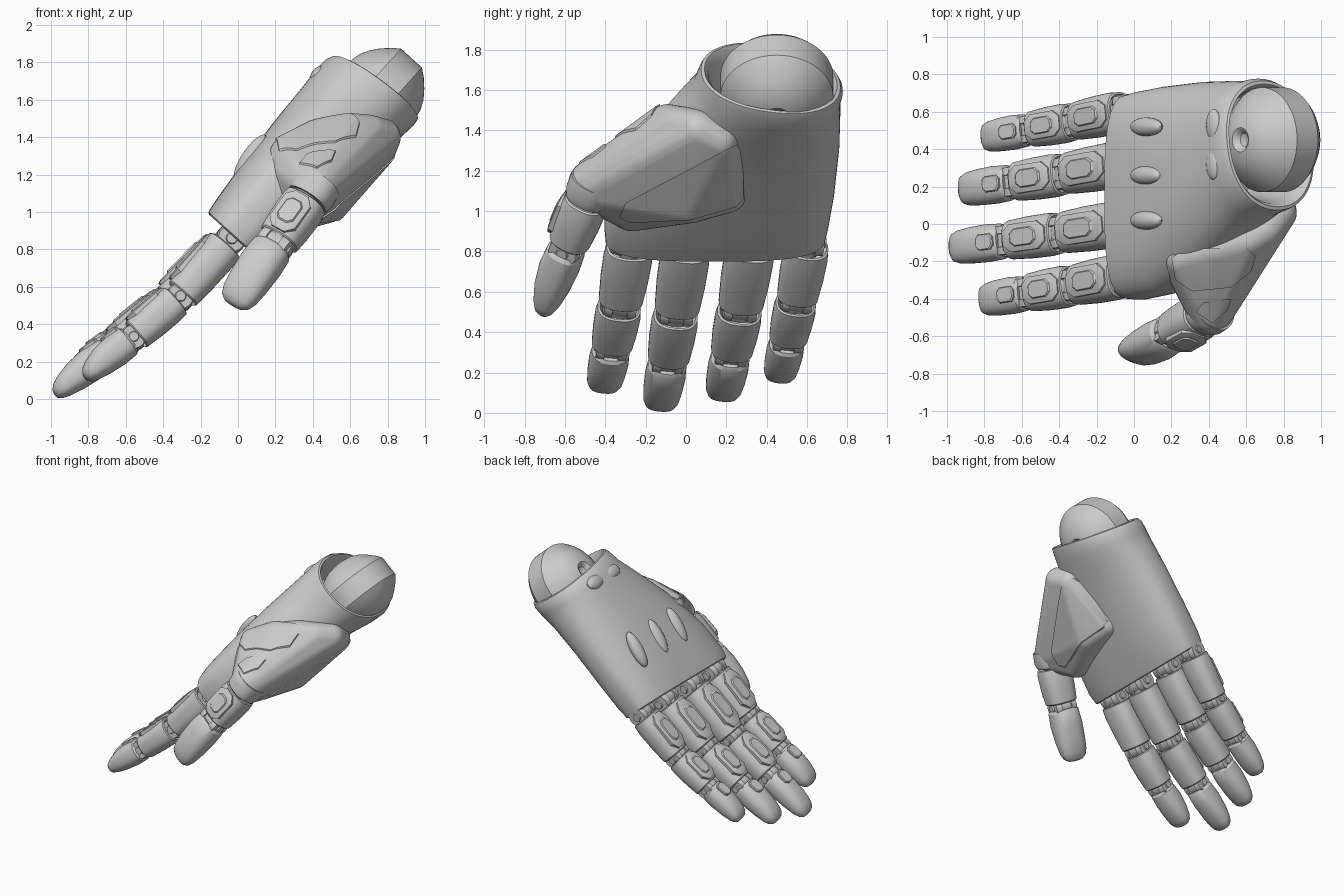
import bpy, bmesh, math
from mathutils import Vector

if "Cube" in bpy.data.objects:
    bpy.data.objects.remove(bpy.data.objects["Cube"])

V = Vector
P = V((0.67, 0, 0.742)).normalized()      # knuckles -> wrist
N = V((-P.z, 0, P.x))                     # out of the back of the hand
Y = V((0, 1, 0))
K = V((-0.02, 0, 0.875))                  # knuckle centre


def finish(name, bm):
    bmesh.ops.recalc_face_normals(bm, faces=bm.faces)
    me = bpy.data.meshes.new(name)
    bm.to_mesh(me)
    bm.free()
    ob = bpy.data.objects.new(name, me)
    bpy.context.collection.objects.link(ob)
    return ob


def skin(name, loops, bm):
    """quads between successive vertex loops, capped at both ends"""
    n = len(loops[0])
    for l0, l1 in zip(loops, loops[1:]):
        for i in range(n):
            j = (i + 1) % n
            bm.faces.new((l0[i], l0[j], l1[j], l1[i]))
    bm.faces.new(loops[0])
    bm.faces.new(loops[-1])
    return finish(name, bm)


def loft(name, o, axes, rings, n=40):
    """rings: (along, side offset, normal offset, half width, half thickness, exponent)"""
    a, b, c = axes
    bm = bmesh.new()
    loops = []
    for t, so, no, hw, hn, e in rings:
        loop = []
        for i in range(n):
            q = 2 * math.pi * i / n
            cs, sn = math.cos(q), math.sin(q)
            x = math.copysign(abs(cs) ** (2 / e), cs) * hw + so
            y = math.copysign(abs(sn) ** (2 / e), sn) * hn + no
            loop.append(bm.verts.new(o + a * t + b * x + c * y))
        loops.append(loop)
    return skin(name, loops, bm)


def frame(a, hint):
    a = a.normalized()
    b = a.cross(hint).normalized()
    return a, b, b.cross(a)


def plate(name, o, axes, length, width, h):
    """elongated octagonal plate with a chamfered rim, raised along the third axis"""
    a, b, c = axes
    bm = bmesh.new()
    outline = ((.5, .25), (.32, .5), (-.32, .5), (-.5, .25), (-.5, -.25), (-.32, -.5), (.32, -.5), (.5, -.25))
    loops = [[bm.verts.new(o + a * (x * length * k) + b * (y * width * k) + c * z) for x, y in outline]
             for k, z in ((1, -.03), (1, h * .5), (.88, h))]
    skin(name, loops, bm)


def blob(name, o, axes, size):
    bm = bmesh.new()
    bmesh.ops.create_uvsphere(bm, u_segments=24, v_segments=12, radius=1)
    for v in bm.verts:
        x, y, z = v.co
        v.co = o + axes[0] * x * size[0] + axes[1] * y * size[1] + axes[2] * z * size[2]
    finish(name, bm)


def joint(name, o, axes, r, w):
    a, b, c = axes
    half = [(.38, .85), (.4, 1), (.85, .9), (.86, .4), (.96, .35)]
    prof = [(-x, k) for x, k in reversed(half)] + half
    loft(name + "_hinge", o, (b, a, c), [(x * w, 0, 0, r * k, r * k, 2) for x, k in prof], 24)
    loft(name + "_core", o, axes, [(t, 0, 0, w * .6, r * .7, 3) for t in (-.08, .08)], 20)


def segment(name, o, axes, t0, t1, w, h):
    m = t1 - t0
    rings = [(t0 + .03, .7), (t0, .86), (t0 + .006, .95), (t0 + m * .2, 1), (t0 + m * .6, .98),
             (t1 - .008, .91), (t1, .84), (t1 - .03, .7)]
    loft(name, o, axes, [(t, 0, 0, w * k, h * k, 2.5) for t, k in rings])
    mid = o + axes[0] * (t0 + m * .5) + axes[2] * h * .97
    plate(name + "_plate", mid, axes, m * .88, w * 1.3, .012)
    plate(name + "_inlay", mid, axes, m * .55, w * .85, .02)


def tip(name, o, axes, t0, t1, w, h):
    m = t1 - t0
    rings = [(0, 0, .82, .82), (.05, 0, .95, .95), (.3, 0, 1, 1), (.6, -.004, .96, .88), (.82, -.01, .88, .68),
             (.93, -.014, .74, .5), (.985, -.018, .5, .3), (1, -.018, .25, .15)]
    loft(name, o, axes, [(t0 + m * t, 0, no, w * kw, h * kh, 2.4) for t, no, kw, kh in rings])


# palm shell with hollow cuff and recessed knuckle end
shell = loft("palm_shell", K, (P, Y, N), [
    (.8, .42, -.03, .26, .2, 2.2), (1.0, .42, -.03, .295, .24, 2.2), (1.06, .42, -.03, .31, .255, 2.2),
    (1.085, .42, -.03, .328, .27, 2.2), (1.08, .42, -.03, .345, .283, 2.2), (1.05, .42, -.025, .357, .293, 2.2),
    (.97, .40, -.02, .365, .29, 2.3), (.85, .35, -.01, .415, .272, 2.3), (.6, .26, 0, .5, .25, 2.35),
    (.3, .18, 0, .555, .225, 2.6), (.08, .15, 0, .555, .2, 3), (.0, .145, 0, .545, .187, 3),
    (-.008, .145, 0, .53, .173, 3), (.05, .145, 0, .51, .155, 3)], 72)
# slant the cuff: lower on the back and on the little-finger side
for v in shell.data.vertices:
    k = min(1, max(0, ((v.co - K).dot(P) - .8) / .25))
    v.co -= P * k * (.17 * (v.co.y - .42) + .1 * (v.co - K).dot(N))

# ridges on the back of the hand and bumps at the cuff
for i, y in enumerate((.02, .26, .52)):
    blob(f"back_ridge_{i}", K + P * .37 + N * .217 + Y * y, (P + N * .12, Y, N), (.14, .05, .045))
for i, y in enumerate((.32, .53)):
    blob(f"cuff_bump_{i}", K + P * .94 + N * .248 + Y * y, (P, Y, N), (.05, .085, .03))

# wrist wheel: flat rim, conical flanks, dimple at each pole
half = [(.075, .28), (.115, .25), (.16, .205), (.195, .16), (.22, .11), (.23, .065), (.222, .05), (.2, .035), (.192, .012)]
prof = [(-h, r) for h, r in reversed(half)] + half
loft("wrist_ball", V((.74, .45, 1.615)), (N, P, Y), [(h, 0, 0, r, r, 2) for h, r in prof], 64)

# thumb mound: hull over a handful of spheres
bm = bmesh.new()
for x, y, z, r in ((.41, -.46, 1.13, .125), (.44, .2, 1.09, .1), (.47, .02, 1.06, .12), (.75, .16, 1.35, .1),
                   (.77, .06, 1.40, .1), (.7, -.03, 1.42, .1), (.33, -.27, 1.0, .1), (.26, -.22, 1.23, .1),
                   (.27, -.19, 1.31, .1), (.43, -.14, 1.39, .1), (.6, -.09, 1.43, .1)):
    for i in range(17):
        th = math.pi * i / 16
        for j in range(28 if 0 < i < 16 else 1):
            ph = 2 * math.pi * j / 28
            bm.verts.new((x + r * math.sin(th) * math.cos(ph), y + r * math.sin(th) * math.sin(ph), z + r * math.cos(th)))
bmesh.ops.convex_hull(bm, input=bm.verts)
bmesh.ops.delete(bm, geom=[v for v in bm.verts if not v.link_faces], context='VERTS')
mound = finish("thumb_mound", bm)


def panel(name, pts, direction, depth):
    """raised panel: swollen copy of the mound cut to an outline"""
    bm = bmesh.new()
    loops = [[bm.verts.new(p + direction * t) for p in pts] for t in (0, depth)]
    cutter = skin(name + "_cutter", loops, bm)
    cutter.hide_render = True
    ob = mound.copy()
    ob.data = mound.data.copy()
    ob.name = name
    bpy.context.collection.objects.link(ob)
    moved = [v.co + v.normal * .008 for v in ob.data.vertices]
    for v, co in zip(ob.data.vertices, moved):
        v.co = co
    mod = ob.modifiers.new("cut", 'BOOLEAN')
    mod.operation, mod.solver, mod.object = 'INTERSECT', 'EXACT', cutter
    bpy.context.view_layer.objects.active = ob
    bpy.ops.object.modifier_apply(modifier="cut")
    bpy.data.objects.remove(cutter)


panel("palm_pad", [V((.4, y, z)) for y, z in ((.25, 1.33), (.285, 1.28), (.285, 1.06), (.25, 1.02), (.02, .955),
                                             (-.28, .94), (-.33, .97), (-.3, 1.04))], V((1, 0, 0)), .9)
panel("mound_top_panel", [V((x, y, 1.22)) for x, y in ((.2, -.18), (.28, -.13), (.6, -.13), (.65, -.17), (.63, -.25),
                                                      (.52, -.34), (.31, -.36), (.22, -.3))], V((0, 0, 1)), .8)
panel("mound_small_panel", [V((x, y, 1.12)) for x, y in ((.33, -.47), (.37, -.42), (.52, -.4), (.5, -.46), (.42, -.53))],
      V((0, 0, 1)), .8)

# fingers: knuckle y, tip position, width factor; slightly bent at both joints
for name, y0, end, k in (("index", -.27, (-.83, -.41, .13), 1), ("middle", .01, (-.99, -.13, .04), 1.02),
                         ("ring", .33, (-.94, .18, .09), 1.02), ("little", .61, (-.82, .46, .18), .93)):
    o, end = K + Y * y0, V(end)
    d = end - o
    c = frame(d, N)[2]
    pts = [o, o + d * .4 - c * .045, o + d * .7 - c * .035, end]
    axs = [frame(q - p, N) for p, q in zip(pts, pts[1:])]
    lens = [(q - p).length for p, q in zip(pts, pts[1:])]
    for j, r in enumerate((.08, .076, .07)):
        joint(f"{name}_joint_{j}", pts[j] + axs[0][0] * (.03 if j == 0 else 0), axs[j], r * k, (r + .018) * k)
    segment(name + "_lower", pts[0], axs[0], .16 * lens[0], .95 * lens[0], .121 * k, .106 * k)
    segment(name + "_middle", pts[1], axs[1], .08 * lens[1], .93 * lens[1], .113 * k, .098 * k)
    tip(name + "_tip", pts[2], axs[2], .06 * lens[2], lens[2], .099 * k, .09 * k)
    plate(name + "_tip_plate", pts[2] + axs[2][0] * .09 + axs[2][2] * .088 * k, axs[2], .11, .085 * k, .012)

# thumb
o = V((.41, -.465, 1.12))
d = V((-.03, -.715, .51)) - o
L = d.length
ax = frame(d, V((-.3, -1, .2)))
loft("thumb_collar", o, ax, [(-.05, 0, 0, .12, .12, 2.3), (.03, 0, 0, .128, .12, 2.3), (.07, 0, 0, .115, .11, 2.3)])
joint("thumb_joint", o + d * .48, ax, .08, .1)
segment("thumb_lower", o, ax, .1 * L, .44 * L, .125, .112)
tip("thumb_tip", o, ax, .5 * L, L, .118, .098)

# smooth shading with kept creases
bpy.ops.object.select_all(action='DESELECT')
for ob in bpy.context.scene.objects:
    ob.select_set(True)
    bpy.context.view_layer.objects.active = ob
bpy.ops.object.shade_smooth_by_angle(angle=math.radians(32))
